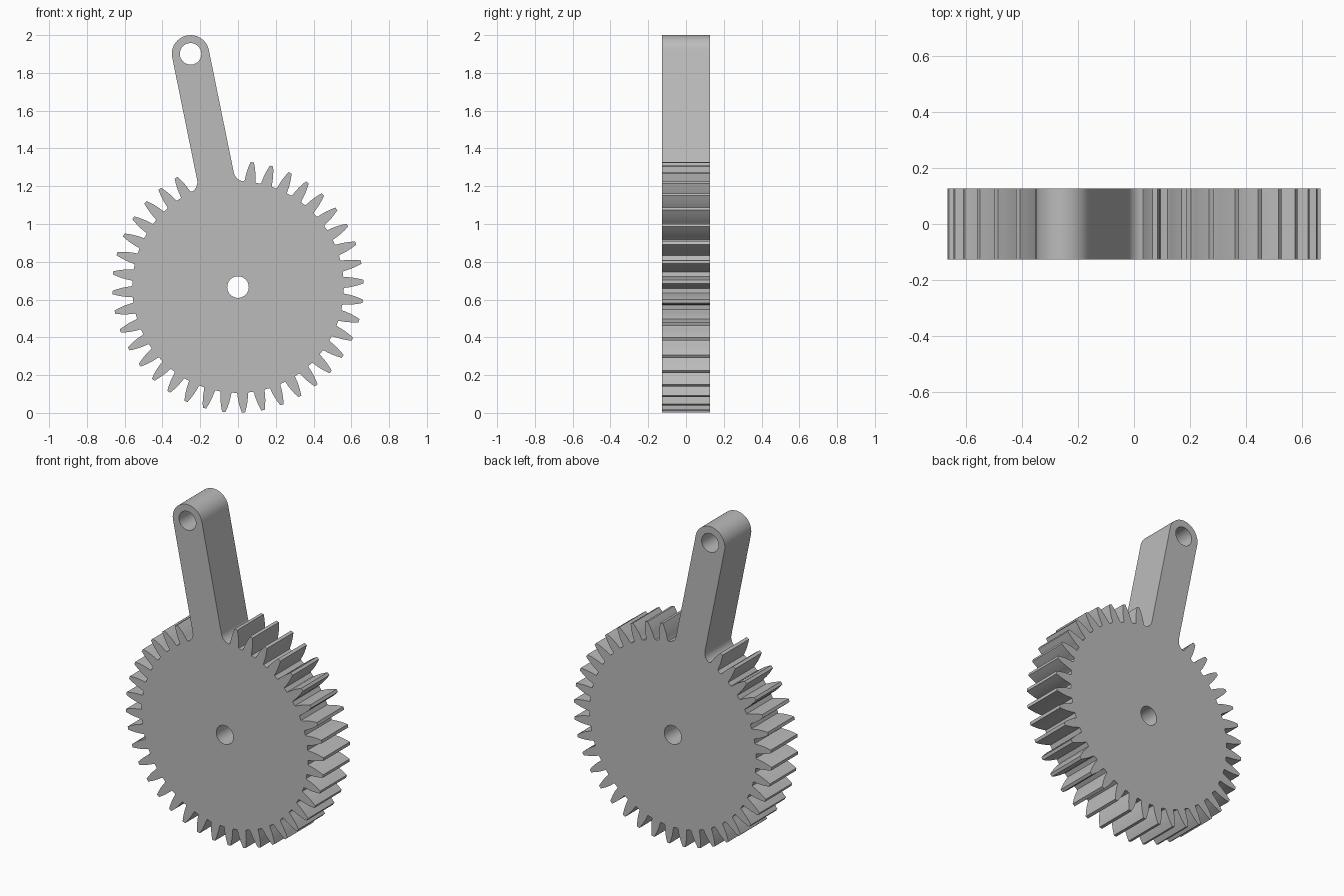
import bpy
import bmesh
from math import sin, cos, radians, sqrt, atan2, pi
from mathutils import Vector

cube = bpy.data.objects.get("Cube")
if cube:
    bpy.data.objects.remove(cube)

# Main dimensions
HUB_Z = 0.666
ROOT_R = 0.56
TEETH = 40
PITCH = 2 * pi / TEETH
ARM_ANGLE = radians(101.5)
ARM_LENGTH = 1.26
ARM_HALF = 0.099
FILLET = 0.06
HOLE_R = 0.057
HALF_DEPTH = 0.127

# Tooth flank: radius and half width, root to tip
FLANK = [(0.56, 0.031), (0.567, 0.0285), (0.59, 0.0265), (0.615, 0.0225),
         (0.64, 0.0165), (0.665, 0.009)]


def arc(cx, cy, r, start, end, steps):
    return [Vector((cx + r * cos(start + (end - start) * i / steps),
                    cy + r * sin(start + (end - start) * i / steps)))
            for i in range(steps + 1)]


def turn(points, angle):
    c, s = cos(angle), sin(angle)
    return [Vector((p.x * c - p.y * s, p.x * s + p.y * c)) for p in points]


def tooth(angle):
    right = [Vector((sqrt(r * r - w * w), -w)) for r, w in FLANK]
    left = [Vector((p.x, -p.y)) for p in reversed(right)]
    return turn(right + left, angle)


def arm():
    # Pointing along +x: root fillet, straight side, round end, mirrored back
    fy = ARM_HALF + FILLET
    fx = sqrt((ROOT_R + FILLET) ** 2 - fy ** 2)
    side = arc(fx, -fy, FILLET, pi - atan2(fy, fx), pi / 2, 10)
    end = arc(ARM_LENGTH, 0, ARM_HALF, -pi / 2, pi / 2, 32)
    back = [Vector((p.x, -p.y)) for p in reversed(side)]
    return turn(side + end + back, ARM_ANGLE)


# Outline: the arm takes the place of three teeth
outline = arm()
for k in range(2, TEETH - 1):
    outline += tooth(ARM_ANGLE + k * PITCH)

arm_eye = Vector((cos(ARM_ANGLE), sin(ARM_ANGLE))) * ARM_LENGTH
loops = [outline,
         arc(0, 0, HOLE_R, 0, 2 * pi, 40)[:-1],
         arc(arm_eye.x, arm_eye.y, HOLE_R, 0, 2 * pi, 40)[:-1]]

# Fill the front face and extrude it through the depth
bm = bmesh.new()
for loop in loops:
    verts = [bm.verts.new((p.x, -HALF_DEPTH, HUB_Z + p.y)) for p in loop]
    for a, b in zip(verts, verts[1:] + verts[:1]):
        bm.edges.new((a, b))
bmesh.ops.triangle_fill(bm, use_beauty=True, use_dissolve=False,
                        edges=bm.edges[:], normal=(0, -1, 0))
ext = bmesh.ops.extrude_face_region(bm, geom=bm.faces[:], use_keep_orig=True)
moved = [g for g in ext["geom"] if isinstance(g, bmesh.types.BMVert)]
bmesh.ops.translate(bm, verts=moved, vec=(0, 2 * HALF_DEPTH, 0))
bmesh.ops.recalc_face_normals(bm, faces=bm.faces[:])
mesh = bpy.data.meshes.new("gear_with_arm")
bm.to_mesh(mesh)
bm.free()

gear = bpy.data.objects.new("gear_with_arm", mesh)
bpy.context.collection.objects.link(gear)

# Plain grey metal
GREY = (0.5, 0.5, 0.5, 1)
mat = bpy.data.materials.new("grey_metal")
mat.use_nodes = True
mat.diffuse_color = GREY
mat.node_tree.nodes["Principled BSDF"].inputs["Base Color"].default_value = GREY
mesh.materials.append(mat)

bpy.ops.object.select_all(action="DESELECT")
gear.select_set(True)
bpy.context.view_layer.objects.active = gear
bpy.ops.object.shade_smooth_by_angle(angle=radians(30))
